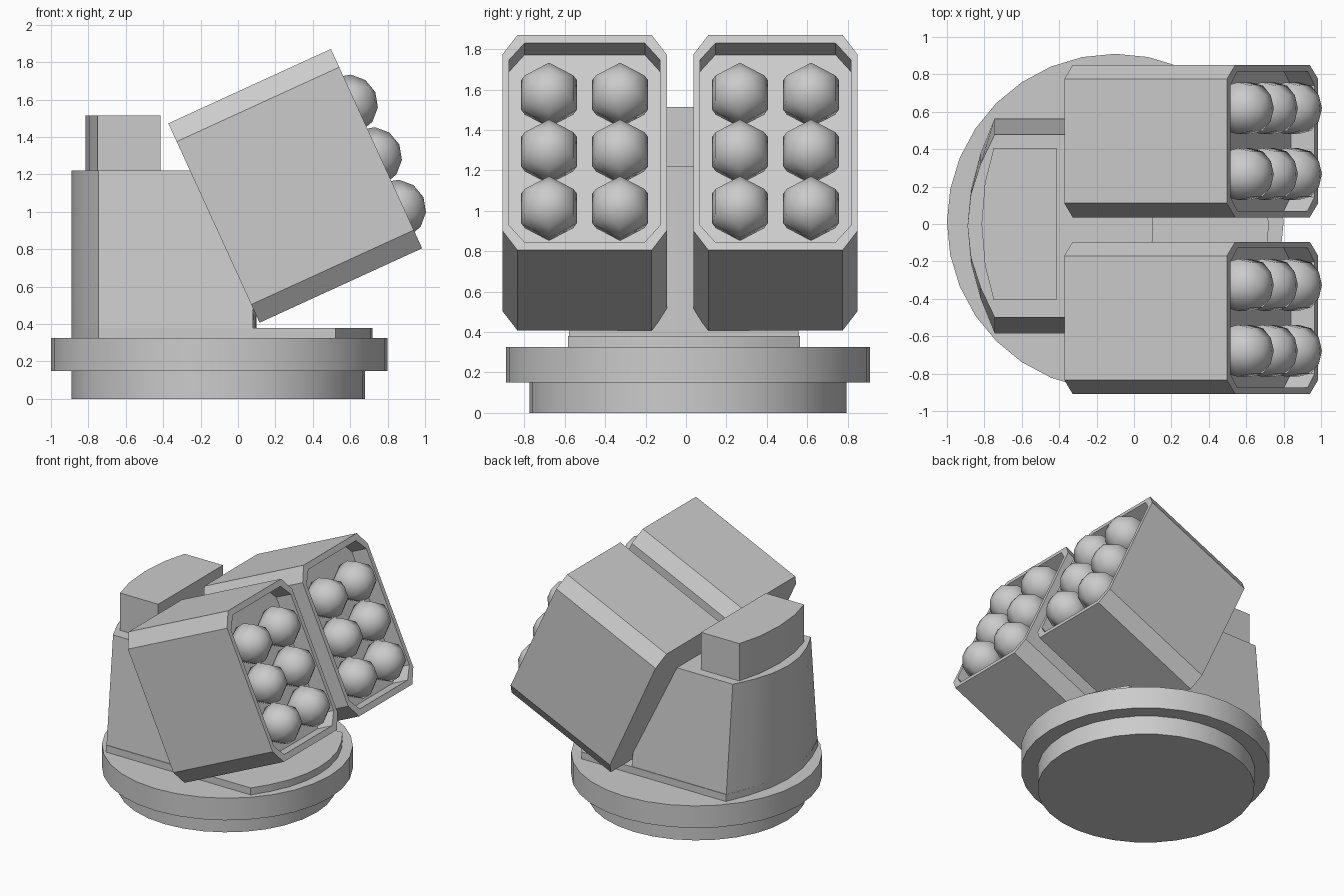
import bpy, bmesh, math
from mathutils import Matrix, Vector

if "Cube" in bpy.data.objects:
    bpy.data.objects.remove(bpy.data.objects["Cube"])

TILT = Matrix.Rotation(math.radians(-24.6), 4, 'Y')


def finish(bm, name, smooth=None):
    bmesh.ops.recalc_face_normals(bm, faces=bm.faces[:])
    mesh = bpy.data.meshes.new(name)
    bm.to_mesh(mesh)
    bm.free()
    ob = bpy.data.objects.new(name, mesh)
    bpy.context.collection.objects.link(ob)
    if smooth:
        bpy.ops.object.select_all(action='DESELECT')
        ob.select_set(True)
        bpy.context.view_layer.objects.active = ob
        bpy.ops.object.shade_smooth_by_angle(angle=math.radians(smooth))
    return ob


def loft(rings, name, matrix=Matrix.Identity(4), smooth=None):
    """Skin a list of equal-length point rings and cap both ends."""
    bm = bmesh.new()
    loops = [[bm.verts.new(matrix @ Vector(p)) for p in r] for r in rings]
    n = len(loops[0])
    for a, b in zip(loops, loops[1:]):
        for i in range(n):
            j = (i + 1) % n
            bm.faces.new((a[i], a[j], b[j], b[i]))
    bm.faces.new(loops[0])
    bm.faces.new(loops[-1])
    return finish(bm, name, smooth)


def outline(half, yscale, z, cy=-0.01):
    """Mirror a half outline (front centre to back centre) across y."""
    pts = half + [(x, -y) for x, y in reversed(half) if y > 0]
    return [(x, cy + y * yscale, z) for x, y in pts]


def disc(name, r, z0, z1, cx=-0.1, cy=0.01, n=32):
    ring = [(cx + r * math.cos(i * math.tau / n), cy + r * math.sin(i * math.tau / n))
            for i in range(n)]
    loft([[(x, y, z) for x, y in ring] for z in (z0, z1)], name, smooth=30)


# Round base
disc("base_foot", 0.785, 0, 0.15, cx=-0.105)
disc("base_ring", 0.9, 0.15, 0.325)

# Turntable plate, tapered tower and the block on top
back = [(-0.745, 0.575), (-0.82, 0.39), (-0.872, 0.2), (-0.89, 0)]
plate = [(0.72, 0), (0.71, 0.14), (0.67, 0.3), (0.6, 0.45), (0.52, 0.575)] + back
loft([outline(plate, 1, 0.325), outline(plate, 1, 0.38)], "turntable_plate", smooth=30)
tower = [(0.1, 0), (0.095, 0.2), (0.08, 0.575)] + back
loft([outline(tower, 1, 0.33), outline(tower, 0.85, 1.22)], "tower", smooth=30)
block = [(-0.415, 0.405), (-0.75, 0.405), (-0.797, 0.22), (-0.815, 0)]
loft([outline(block, 1, 1.2, 0), outline(block, 1, 1.515, 0)], "top_block", smooth=30)


def octagon(d, w, h, cy, ch):
    q = [(w, h - ch), (w - 0.075, h)]
    pts = q + [(-y, z) for y, z in reversed(q)]
    pts += [(-y, -z) for y, z in pts]
    return [(d, y, z) for y, z in pts]


# Two tilted pods, each with a recessed front and six rounded warheads
for side, cy in (("right", -0.502), ("left", 0.443)):
    place = Matrix.Translation((0.306, cy, 1.139)) @ TILT
    loft([octagon(-0.478, 0.407, 0.586, cy, 0.107),
          octagon(0.478, 0.407, 0.586, cy, 0.107),
          octagon(0.478, 0.373, 0.541, cy, 0.09),
          octagon(0.338, 0.373, 0.541, cy, 0.09)], "pod_" + side, place)
    bm = bmesh.new()
    for y in (-0.176, 0.176):
        for u in (0.278, -0.031, -0.34):
            m = place @ Matrix.Translation((0.438, y, u)) \
                @ Matrix.Rotation(math.pi / 2, 4, 'Y') @ Matrix.Rotation(math.pi / 2, 4, 'Z')
            bmesh.ops.create_uvsphere(bm, u_segments=6, v_segments=6, radius=0.16, matrix=m)
    finish(bm, "warheads_" + side, smooth=80)
